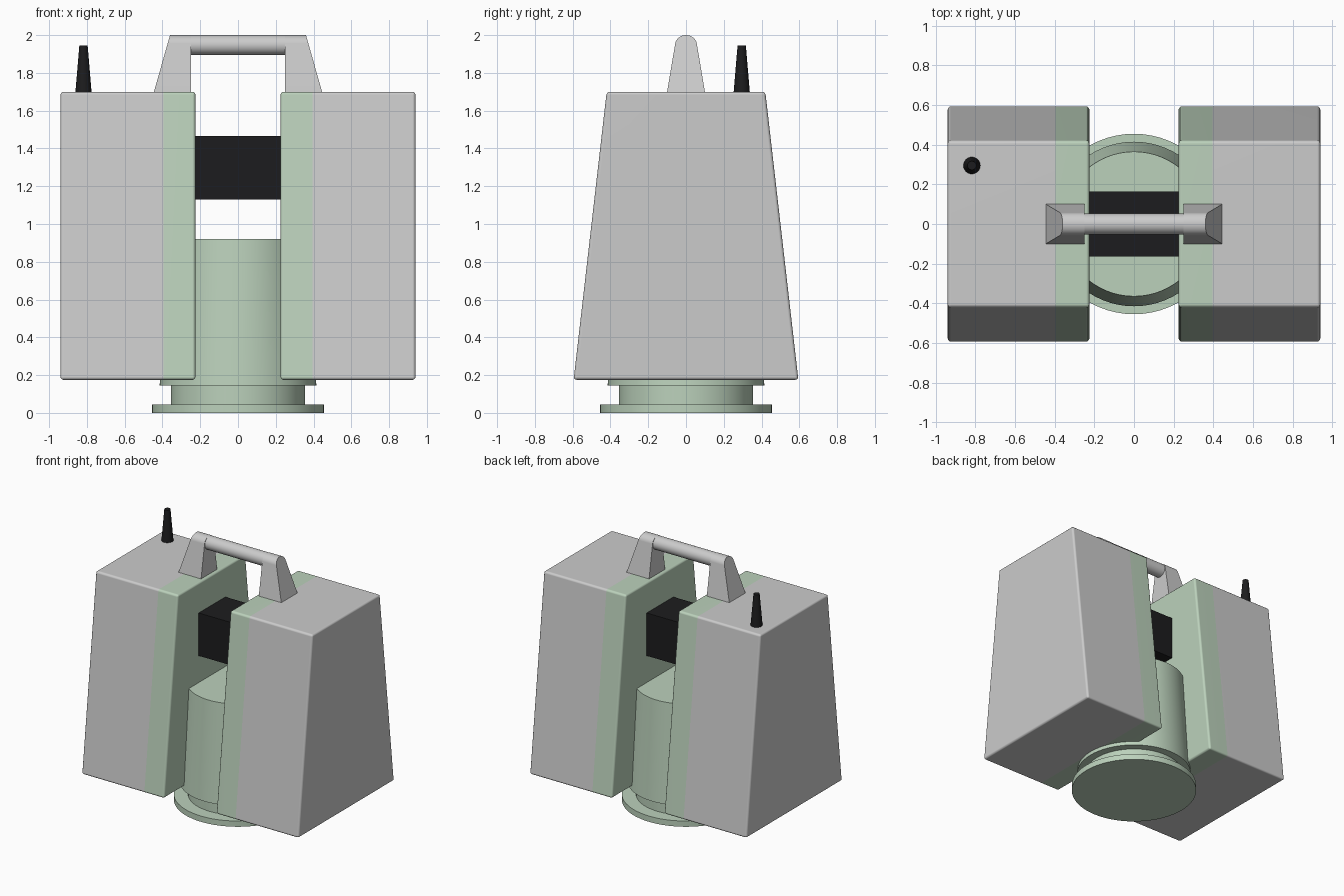
import bpy, bmesh, math
from mathutils import Vector

if "Cube" in bpy.data.objects:
    bpy.data.objects.remove(bpy.data.objects["Cube"])


def material(name, rgb):
    m = bpy.data.materials.new(name)
    m.diffuse_color = (*rgb, 1)
    m.use_nodes = True
    m.node_tree.nodes["Principled BSDF"].inputs["Base Color"].default_value = m.diffuse_color
    return m


GREEN = material("pale_green", (0.50, 0.64, 0.50))
BLACK = material("black", (0.012, 0.012, 0.013))


def finish(bm, name, mat=None, weighted=False):
    bmesh.ops.recalc_face_normals(bm, faces=bm.faces)
    me = bpy.data.meshes.new(name)
    bm.to_mesh(me)
    bm.free()
    ob = bpy.data.objects.new(name, me)
    bpy.context.collection.objects.link(ob)
    if mat:
        me.materials.append(mat)
    bpy.ops.object.select_all(action='DESELECT')
    ob.select_set(True)
    bpy.context.view_layer.objects.active = ob
    bpy.ops.object.shade_smooth_by_angle(angle=math.radians(35))
    if weighted:
        mod = ob.modifiers.new("flat_face_normals", 'WEIGHTED_NORMAL')
        mod.keep_sharp = True
    return ob


def prism(ends):
    """Closed solid between two matching outlines."""
    bm = bmesh.new()
    a, b = [[bm.verts.new(p) for p in end] for end in ends]
    bm.faces.new(a)
    bm.faces.new(b[::-1])
    for i in range(len(a)):
        j = (i + 1) % len(a)
        bm.faces.new((a[i], b[i], b[j], a[j]))
    return bm


def lathe(name, profile, mat, centre=(0, 0, 0), steps=64):
    """Spin an (r, z) profile around the vertical axis."""
    bm = bmesh.new()
    vs = [bm.verts.new((r, 0, z)) for r, z in profile]
    edges = [bm.edges.new(pair) for pair in zip(vs, vs[1:])]
    bmesh.ops.spin(bm, geom=vs + edges, cent=(0, 0, 0), axis=(0, 0, 1),
                   angle=2 * math.pi, steps=steps)
    bmesh.ops.remove_doubles(bm, verts=bm.verts, dist=1e-4)
    bmesh.ops.translate(bm, verts=bm.verts, vec=Vector(centre))
    return finish(bm, name, mat)


# Tapered side housings, split into a grey shell and a green inner panel
outline = [(-0.595, 0.175), (0.595, 0.175), (0.42, 1.70), (-0.42, 1.70)]
SEAM = 0.395


def housing_part(side, name, mat, keep_outer):
    bm = prism([[(side * x, y, z) for y, z in outline] for x in (0.225, 0.94)])
    bmesh.ops.bevel(bm, geom=bm.edges[:], offset=0.016, offset_type='OFFSET',
                    segments=3, profile=0.5, affect='EDGES')
    bmesh.ops.bisect_plane(bm, geom=bm.verts[:] + bm.edges[:] + bm.faces[:],
                           plane_co=(side * SEAM, 0, 0), plane_no=(side, 0, 0),
                           clear_inner=keep_outer, clear_outer=not keep_outer)
    finish(bm, name, mat, weighted=True)


# Handle posts: round-topped section with a sloping outer end
R, ZC = 0.0525, 1.9475
section = [(0.10, 1.70)]
for i in range(17):
    t = math.radians(8 + 164 * i / 16)
    section.append((R * 1.1 * math.cos(t), ZC + R * math.sin(t)))
section.append((-0.10, 1.70))

for side, word in ((-1, "left"), (1, "right")):
    housing_part(side, word + "_housing", None, True)
    housing_part(side, word + "_inner_panel", GREEN, False)
    inner = [(side * 0.25, y, z) for y, z in section]
    outer = [(side * (0.445 - 0.085 * (z - 1.70) / 0.30), y, z) for y, z in section]
    finish(prism([inner, outer]), word + "_handle_post", weighted=True)

# Handle bar
ring = [(R * math.cos(i * math.pi / 16), ZC + R * math.sin(i * math.pi / 16))
        for i in range(32)]
finish(prism([[(x, y, z) for y, z in ring] for x in (-0.25, 0.25)]), "handle_bar")

# Stepped base and tapered central column
lathe("base", [(0, 0), (0.455, 0), (0.455, 0.045), (0.355, 0.045),
               (0.355, 0.145), (0, 0.145)], GREEN)
lathe("central_column", [(0, 0.145), (0.415, 0.145), (0.365, 0.92), (0, 0.92)], GREEN)

# Scanning head between the housings
head = [(-0.165, 1.13), (0.165, 1.13), (0.165, 1.465), (-0.165, 1.465)]
finish(prism([[(x, y, z) for y, z in head] for x in (-0.226, 0.226)]),
       "scanning_head", BLACK)

# Antenna
lathe("antenna", [(0, 1.695), (0.043, 1.695), (0.022, 1.945), (0, 1.945)],
      BLACK, (-0.818, 0.295, 0), 32)
